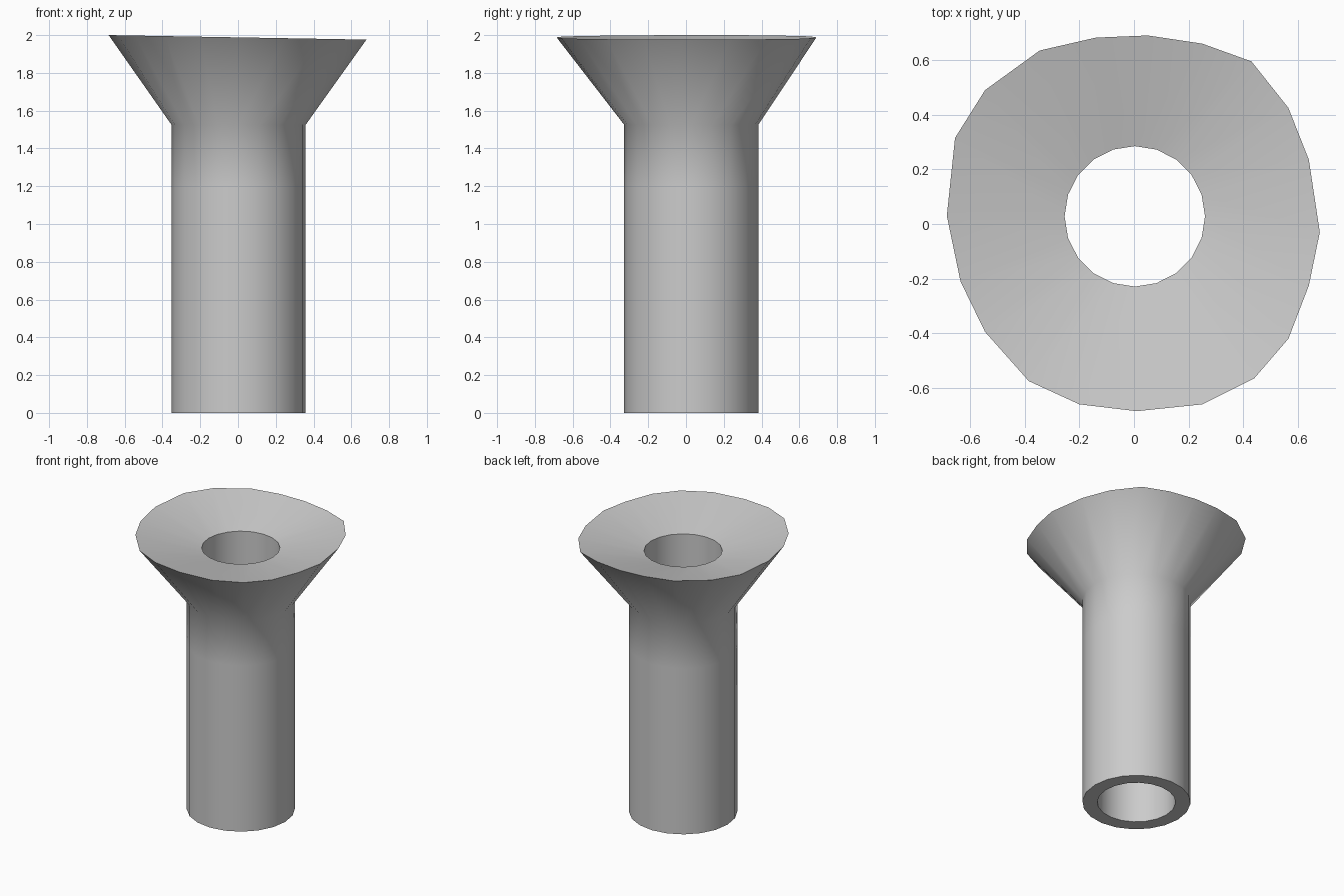
import bpy, bmesh
from math import cos, sin, pi, radians

if "Cube" in bpy.data.objects:
    bpy.data.objects.remove(bpy.data.objects["Cube"])

N = 20
CX, CY = 0.003, 0.028          # tube axis
OUTER, INNER = 0.355, 0.257

# Irregular hand-shaped rim outline, counter-clockwise from +x
RIM = [(0.68, -0.03), (0.64, 0.235), (0.565, 0.425), (0.43, 0.595), (0.25, 0.66),
       (0.05, 0.69), (-0.14, 0.682), (-0.345, 0.635), (-0.545, 0.49), (-0.655, 0.315),
       (-0.685, 0.03), (-0.635, -0.21), (-0.545, -0.395), (-0.385, -0.575), (-0.2, -0.66),
       (0.01, -0.685), (0.25, -0.66), (0.44, -0.565), (0.565, -0.42), (0.64, -0.225)]

bm = bmesh.new()


def ring(radius, z):
    return [bm.verts.new((CX + radius * cos(2 * pi * i / N),
                          CY + radius * sin(2 * pi * i / N), z)) for i in range(N)]


# Closed section: outer wall, neck, slightly tilted rim, shallow dish, bore
rim = [bm.verts.new((x, y, 1.988 - 0.0175 * x)) for x, y in RIM]
rings = [ring(OUTER, 0), ring(OUTER, 1.2), ring(OUTER, 1.525), rim,
         ring(INNER, 1.89), ring(INNER, 0)]
for a, b in zip(rings, rings[1:] + rings[:1]):
    for i in range(N):
        j = (i + 1) % N
        bm.faces.new((a[i], a[j], b[j], b[i]))
bmesh.ops.recalc_face_normals(bm, faces=bm.faces)

mesh = bpy.data.meshes.new("flared_tube")
bm.to_mesh(mesh)
bm.free()
tube = bpy.data.objects.new("flared_tube", mesh)
bpy.context.collection.objects.link(tube)

# Smooth walls and neck, crisp rim and bore edges
bpy.context.view_layer.objects.active = tube
tube.select_set(True)
bpy.ops.object.shade_smooth_by_angle(angle=radians(45))
